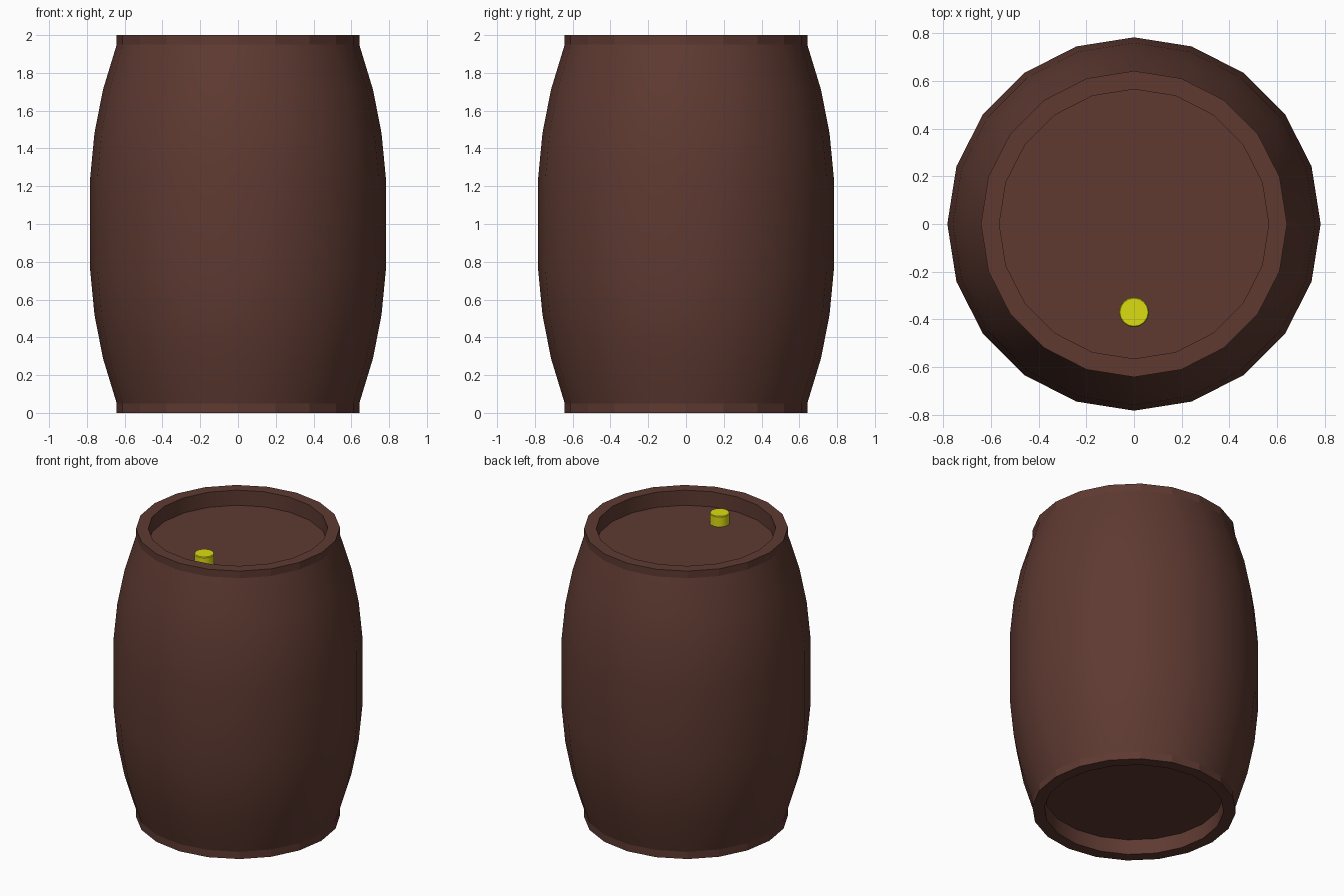
import bpy
import bmesh
import math

cube = bpy.data.objects.get("Cube")
if cube:
    bpy.data.objects.remove(cube, do_unlink=True)


def make_material(name, color):
    mat = bpy.data.materials.new(name)
    mat.use_nodes = True
    mat.diffuse_color = color
    mat.node_tree.nodes["Principled BSDF"].inputs["Base Color"].default_value = color
    return mat


def lathe(name, profile, sides, mat, center=(0, 0, 0)):
    """Spin an open (radius, height) profile about z and cap both ends."""
    bm = bmesh.new()
    verts = [bm.verts.new((r, 0, z)) for r, z in profile]
    edges = [bm.edges.new(pair) for pair in zip(verts, verts[1:])]
    bmesh.ops.spin(bm, geom=verts + edges, cent=(0, 0, 0), axis=(0, 0, 1),
                   angle=math.tau, steps=sides)
    bmesh.ops.remove_doubles(bm, verts=bm.verts, dist=0.0001)
    bmesh.ops.holes_fill(bm, edges=[e for e in bm.edges if e.is_boundary], sides=0)
    bmesh.ops.recalc_face_normals(bm, faces=bm.faces)
    mesh = bpy.data.meshes.new(name)
    bm.to_mesh(mesh)
    bm.free()
    mesh.materials.append(mat)
    obj = bpy.data.objects.new(name, mesh)
    obj.location = center
    bpy.context.collection.objects.link(obj)
    bpy.ops.object.select_all(action="DESELECT")
    obj.select_set(True)
    bpy.context.view_layer.objects.active = obj
    bpy.ops.object.shade_smooth_by_angle(angle=math.radians(30))
    return obj


brown = make_material("dark_brown", (0.112, 0.042, 0.031, 1))
yellow = make_material("yellow", (0.72, 0.72, 0.007, 1))

HEIGHT, RECESS, RIM = 2.0, 0.105, 0.05

# Barrel: recessed lid, rim and bulging wall, mirrored about mid height
lower = [(0.565, RECESS), (0.565, 0), (0.642, 0), (0.642, RIM),
         (0.715, 0.29), (0.76, 0.52), (0.783, 0.76)]
upper = [(r, HEIGHT - z) for r, z in reversed(lower)]
barrel = lathe("barrel", lower + upper, 20, brown)

# Flat facets on the two straight rim bands
for face in barrel.data.polygons:
    radius = math.hypot(face.center.x, face.center.y)
    if abs(face.center.z - HEIGHT / 2) > HEIGHT / 2 - RIM and radius > 0.6:
        face.use_smooth = False

# Bung cap standing on the recessed lid
lathe("bung_cap", [(0.063, 0), (0.063, 0.068), (0.059, 0.073)], 16, yellow,
      (0, -0.37, HEIGHT - RECESS))
